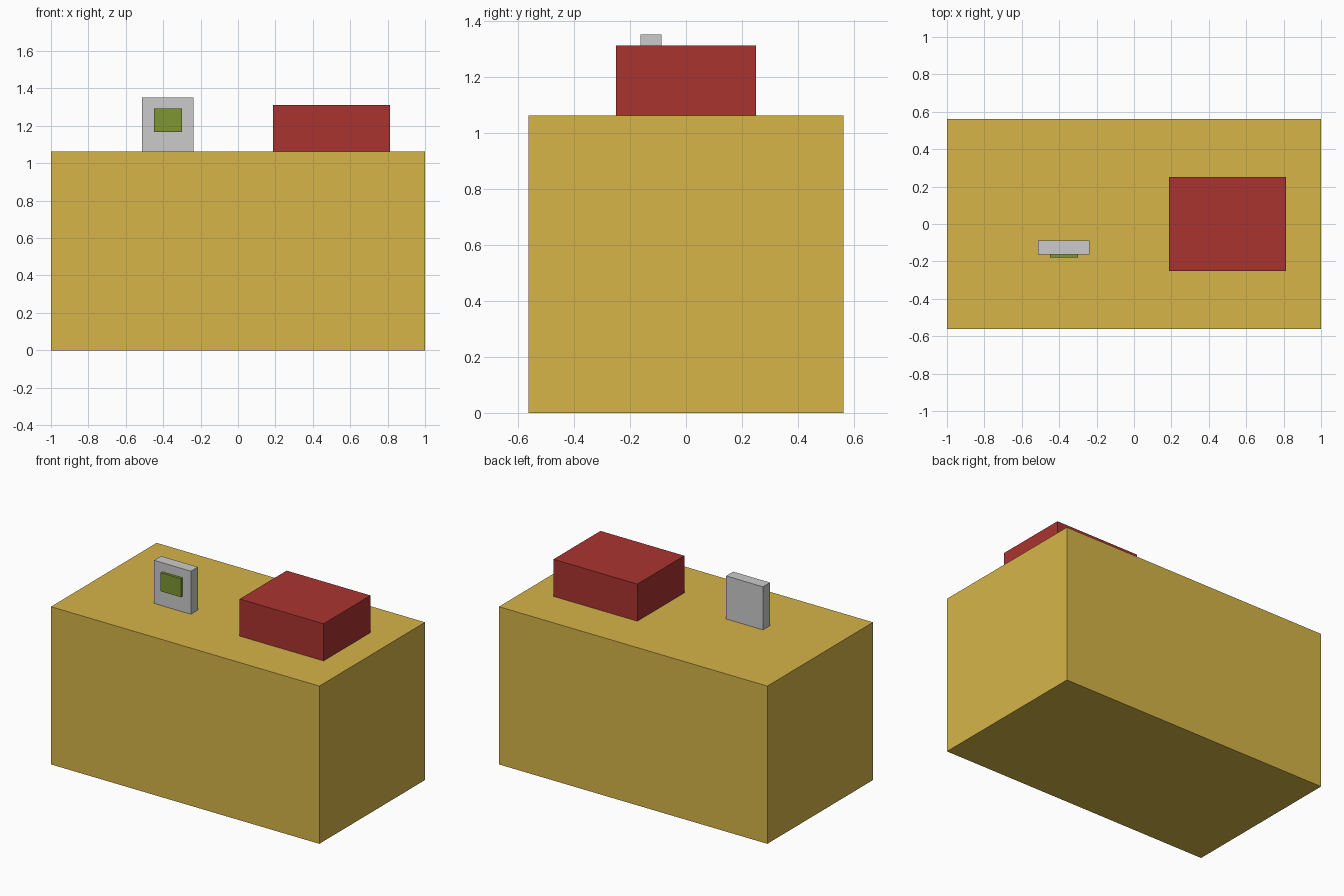
import bpy

if "Cube" in bpy.data.objects:
    bpy.data.objects.remove(bpy.data.objects["Cube"])


def box(name, lo, hi, color=None):
    """Axis-aligned box between two corners."""
    centre = [(a + b) / 2 for a, b in zip(lo, hi)]
    bpy.ops.mesh.primitive_cube_add(size=1, location=centre)
    ob = bpy.context.object
    ob.name = name
    ob.scale = [b - a for a, b in zip(lo, hi)]
    bpy.ops.object.transform_apply(location=False, rotation=False, scale=True)
    if color:
        mat = bpy.data.materials.new(name + "_color")
        mat.diffuse_color = (*color, 1)
        mat.use_nodes = True
        mat.node_tree.nodes["Principled BSDF"].inputs["Base Color"].default_value = mat.diffuse_color
        ob.data.materials.append(mat)
    return ob


TOP = 1.0625  # height of the counter top

# Counter block
box("counter", (-1, -0.5625, 0), (1, 0.5625, TOP), (0.67, 0.46, 0.065))

# Red box resting on the right half
box("red_box", (0.1875, -0.25, TOP), (0.8125, 0.25, 1.3125), (0.40, 0.034, 0.03))

# Upright panel with a raised screen on its front
box("panel", (-0.5125, -0.1625, TOP), (-0.2375, -0.0875, 1.3525))
box("screen", (-0.45, -0.18, 1.1675), (-0.30, -0.1625, 1.2925), (0.205, 0.305, 0.032))
